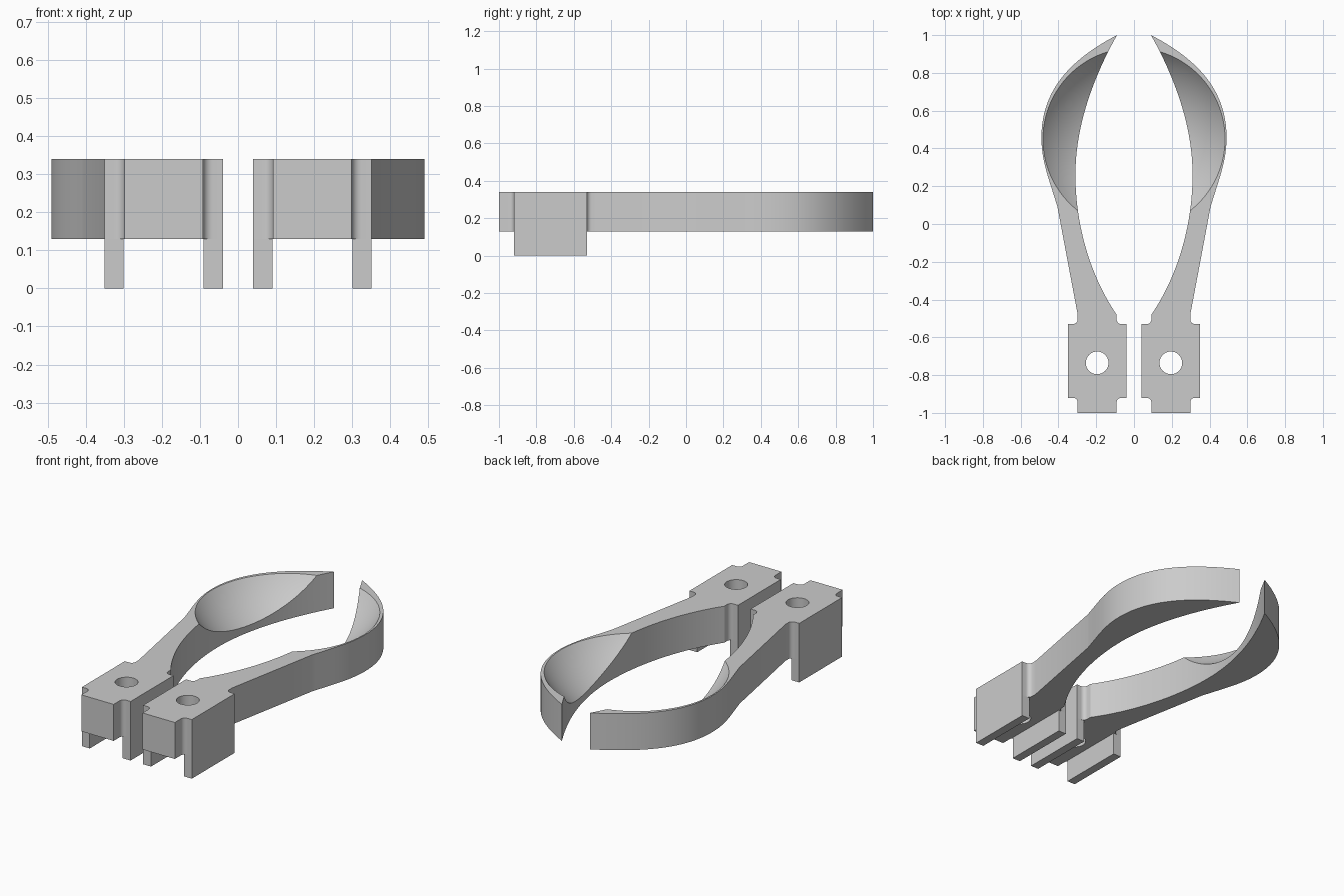
import bpy, bmesh, math
from mathutils import Vector
from mathutils.geometry import interpolate_bezier

if "Cube" in bpy.data.objects:
    bpy.data.objects.remove(bpy.data.objects["Cube"])

BOTTOM, TOP = 0.13, 0.34

grey = bpy.data.materials.new("plain grey")
grey.use_nodes = True
COLOUR = (0.6, 0.6, 0.6, 1)
grey.diffuse_color = COLOUR
grey.node_tree.nodes["Principled BSDF"].inputs["Base Color"].default_value = COLOUR


def bezier(a, b, c, d, n=24):
    """Points of one cubic curve, without the last one."""
    pts = interpolate_bezier(*[Vector((*p, 0)) for p in (a, b, c, d)], n)
    return [(p.x, p.y) for p in pts[:-1]]


def fillet(cx, cy, start, r=0.025, n=6):
    """Concave quarter round, turning clockwise from the start angle."""
    angles = [math.radians(start - 90 * i / n) for i in range(n + 1)]
    return [(cx + r * math.cos(a), cy + r * math.sin(a)) for a in angles]


def make_object(name, bm):
    bmesh.ops.recalc_face_normals(bm, faces=bm.faces)
    mesh = bpy.data.meshes.new(name)
    bm.to_mesh(mesh)
    bm.free()
    mesh.materials.append(grey)
    obj = bpy.data.objects.new(name, mesh)
    bpy.context.collection.objects.link(obj)
    return obj


def prism(name, outline, z0, z1, side):
    bm = bmesh.new()
    face = bm.faces.new([bm.verts.new((side * x, y, z0)) for x, y in outline])
    ext = bmesh.ops.extrude_face_region(bm, geom=[face])
    verts = [v for v in ext["geom"] if isinstance(v, bmesh.types.BMVert)]
    bmesh.ops.translate(bm, verts=verts, vec=(0, 0, z1 - z0))
    return make_object(name, bm)


def cut(obj, cutter):
    mod = obj.modifiers.new("cut", "BOOLEAN")
    mod.operation, mod.solver, mod.object = "DIFFERENCE", "EXACT", cutter


# Plan of one arm on the +x side: outer curve, inner curve, clamp block
r = 0.025
outline = (
    bezier((0.405, 0.09), (0.45, 0.24), (0.49, 0.33), (0.49, 0.46))
    + bezier((0.49, 0.46), (0.49, 0.72), (0.32, 0.88), (0.09, 1.0))
    + bezier((0.09, 1.0), (0.23, 0.75), (0.31, 0.5), (0.31, 0.26))
    + bezier((0.31, 0.26), (0.31, 0.0), (0.235, -0.27), (0.092, -0.48))
    + [(0.092, -0.48)]
    + fillet(0.092 - r, -0.53 + r, 0)
    + [(0.04, -0.53), (0.04, -0.92)]
    + fillet(0.092 - r, -0.92 - r, 90)
    + [(0.092, -1.0), (0.298, -1.0)]
    + fillet(0.298 + r, -0.92 - r, 180)
    + [(0.35, -0.92), (0.35, -0.53)]
    + fillet(0.298 + r, -0.53 + r, 270)
    + [(0.298, -0.48)]
)

# Shared sphere that hollows the scoops
RIM, DEPTH = 0.482, 0.245
radius = (RIM ** 2 + DEPTH ** 2) / (2 * DEPTH)
bm = bmesh.new()
bmesh.ops.create_uvsphere(bm, u_segments=128, v_segments=80, radius=radius)
bmesh.ops.translate(bm, verts=bm.verts, vec=(0, 0.45, TOP - DEPTH + radius))
scoop_cutter = make_object("scoop_cutter", bm)
cutters = [scoop_cutter]
parts = []

for side, word in ((1, "left"), (-1, "right")):
    arm = prism(word + "_arm", outline, BOTTOM, TOP, side)

    # Round mounting hole through the block
    circle = [(0.195 + 0.06 * math.cos(a), -0.735 + 0.06 * math.sin(a))
              for a in (math.tau * i / 48 for i in range(48))]
    hole = prism(word + "_hole_cutter", circle, 0, 0.5, side)
    cutters.append(hole)
    cut(arm, scoop_cutter)
    cut(arm, hole)
    parts.append(arm)

    # Side cheeks hanging below the block
    for x, where in ((0.04, "inner"), (0.30, "outer")):
        box = [(x, -0.92), (x + 0.05, -0.92), (x + 0.05, -0.53), (x, -0.53)]
        parts.append(prism(f"{word}_{where}_cheek", box, 0, BOTTOM, side))

# Bake the cuts, drop the cutters, smooth the curved walls
depsgraph = bpy.context.evaluated_depsgraph_get()
depsgraph.update()
for obj in parts:
    if obj.modifiers:
        baked = bpy.data.meshes.new_from_object(obj.evaluated_get(depsgraph))
        obj.modifiers.clear()
        obj.data = baked
for obj in cutters:
    bpy.data.objects.remove(obj)

bpy.ops.object.select_all(action="DESELECT")
for obj in parts:
    obj.select_set(True)
bpy.context.view_layer.objects.active = parts[0]
bpy.ops.object.shade_smooth_by_angle(angle=math.radians(30))
